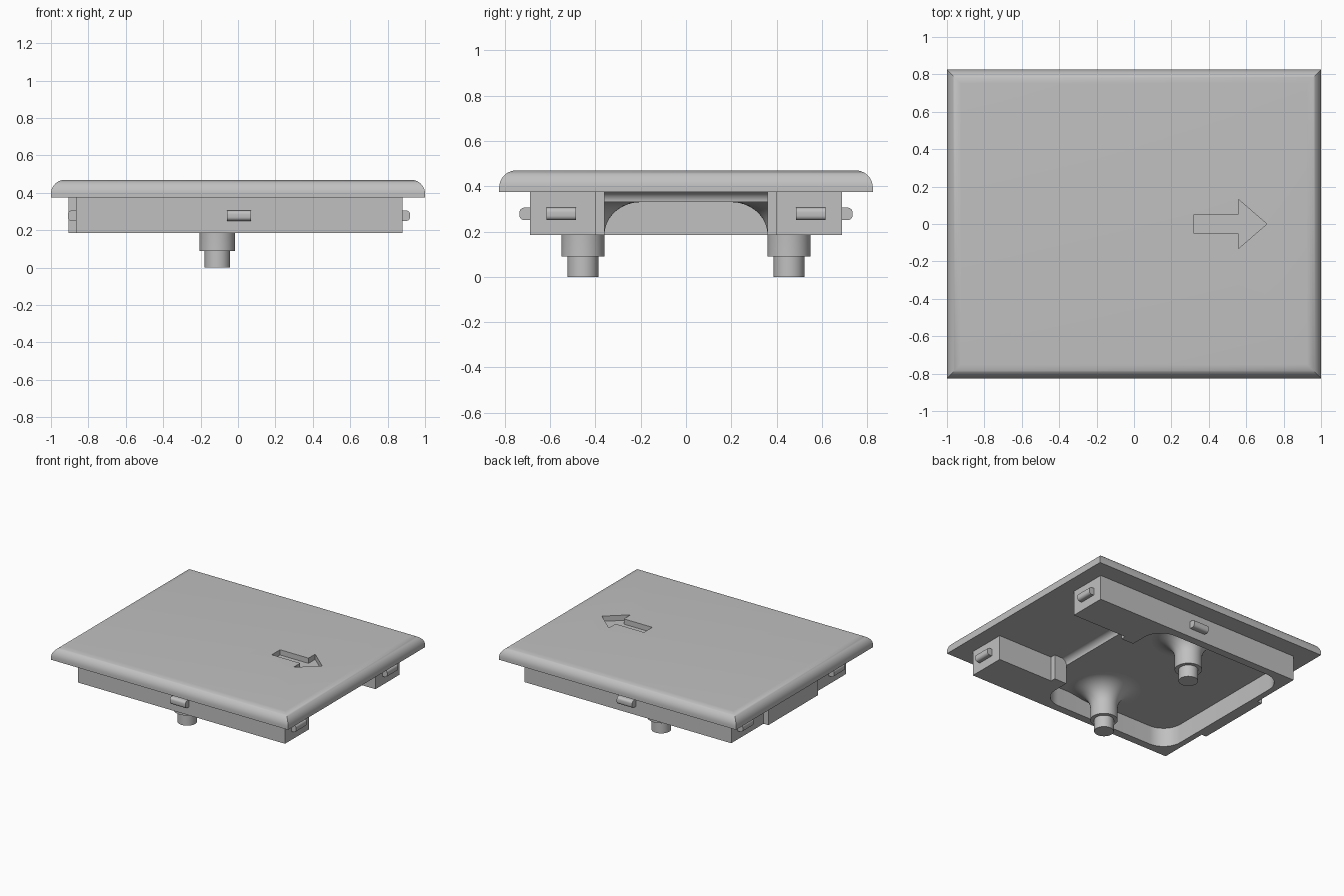
import bpy, bmesh, math
from mathutils import Matrix

cube = bpy.data.objects.get("Cube")
if cube:
    bpy.data.objects.remove(cube, do_unlink=True)

mat = bpy.data.materials.new("light grey plastic")
mat.use_nodes = True
GREY = (0.53, 0.53, 0.53, 1)
mat.diffuse_color = GREY
mat.node_tree.nodes["Principled BSDF"].inputs["Base Color"].default_value = GREY


def finish(name, bm, smooth=False):
    bmesh.ops.recalc_face_normals(bm, faces=bm.faces)
    mesh = bpy.data.meshes.new(name)
    bm.to_mesh(mesh)
    bm.free()
    mesh.materials.append(mat)
    ob = bpy.data.objects.new(name, mesh)
    bpy.context.collection.objects.link(ob)
    if smooth:
        activate(ob)
        bpy.ops.object.shade_smooth_by_angle(angle=math.radians(35))
    return ob


def activate(ob):
    bpy.ops.object.select_all(action='DESELECT')
    ob.select_set(True)
    bpy.context.view_layer.objects.active = ob


def loft(bm, rings):
    """Skin a stack of closed point rings and cap both ends."""
    loops = [[bm.verts.new(p) for p in ring] for ring in rings]
    for a, b in zip(loops, loops[1:]):
        for i in range(len(a)):
            j = (i + 1) % len(a)
            bm.faces.new((a[i], a[j], b[j], b[i]))
    bm.faces.new(loops[0])
    bm.faces.new(loops[-1])
    return bm


def prism(name, outline, z0, z1, smooth=False):
    rings = [[(x, y, z) for x, y in outline] for z in (z0, z1)]
    return finish(name, loft(bmesh.new(), rings), smooth)


def rect(x0, x1, y0, y1):
    return [(x0, y0), (x1, y0), (x1, y1), (x0, y1)]


def round_rect(x0, x1, y0, y1, r, steps=10):
    pts = []
    centres = [(x1 - r, y1 - r), (x0 + r, y1 - r), (x0 + r, y0 + r), (x1 - r, y0 + r)]
    for k, (cx, cy) in enumerate(centres):
        for i in range(steps + 1):
            a = math.pi / 2 * (k + i / steps)
            pts.append((cx + r * math.cos(a), cy + r * math.sin(a)))
    return pts


def cut(ob, cutter):
    cutter.hide_render = True
    mod = ob.modifiers.new("cut", 'BOOLEAN')
    mod.operation = 'DIFFERENCE'
    mod.solver = 'EXACT'
    mod.object = cutter
    activate(ob)
    bpy.ops.object.modifier_apply(modifier=mod.name)
    bpy.data.objects.remove(cutter, do_unlink=True)


BOTTOM, UNDER, TOP, CEILING = 0.185, 0.375, 0.47, 0.33

# Cover plate: rounded top edges that meet in mitred corners
R = 0.075
rings = [[(x, y, UNDER) for x, y in rect(-1, 1, -0.825, 0.825)]]
for i in range(11):
    a = math.pi / 2 * i / 10
    inset = R * (1 - math.cos(a))
    rings.append([(x, y, TOP - R + R * math.sin(a))
                  for x, y in rect(inset - 1, 1 - inset, inset - 0.825, 0.825 - inset)])
plate = finish("cover_plate", loft(bmesh.new(), rings))

# Recessed direction arrow
half = [(0.32, 0.05), (0.56, 0.05), (0.56, 0.13), (0.71, 0)]
arrow = half + [(x, -y) for x, y in reversed(half[:-1])]
cut(plate, prism("arrow_cutter", arrow, TOP - 0.04, TOP + 0.1))
activate(plate)
bpy.ops.object.shade_smooth_by_angle(angle=math.radians(35))

# Under-body: pocket with rounded corners, open towards +x between two bars
body = prism("under_body", rect(-0.865, 0.88, -0.69, 0.69), BOTTOM, UNDER + 0.01)
cut(body, prism("pocket_cutter", round_rect(-0.82, 0.31, -0.63, 0.63, 0.15), 0.1, CEILING))
cut(body, prism("bay_cutter", rect(0.415, 1, -0.4, 0.4), 0.1, 0.45))
cut(body, prism("gap_cutter", rect(0.31, 0.5, -0.36, 0.36), 0.1, 0.45))
cut(body, prism("mouth_cutter", rect(0.1, 0.35, -0.36, 0.36), 0.1, CEILING))
activate(body)
bpy.ops.object.shade_smooth_by_angle(angle=math.radians(35))

# Concave fillet where the pocket ceiling steps up to the plate
F = UNDER - CEILING
profile = [(0.3, UNDER), (0.3, CEILING)]
for i in range(9):
    a = math.pi / 2 * i / 8
    profile.append((0.31 + F * (1 - math.cos(a)), CEILING + F * math.sin(a)))
finish("ceiling_fillet", loft(bmesh.new(), [[(x, y, z) for x, z in profile]
                                            for y in (-0.36, 0.36)]), True)

# Raised pad on the -x end wall
prism("end_pad", rect(-0.905, -0.86, -0.3, 0.3), BOTTOM, UNDER + 0.01)

# Stepped feet, flaring smoothly into the pocket ceiling
FLARE = CEILING - BOTTOM
foot_profile = [(0.068, 0), (0.068, 0.09), (0.095, 0.09), (0.095, BOTTOM)]
for i in range(1, 13):
    a = math.pi / 2 * i / 12
    foot_profile.append((0.095 + (FLARE + 0.015) * (1 - math.cos(a)),
                         BOTTOM + FLARE * math.sin(a)))
foot_profile.append((0.255, CEILING + 0.01))
for name, side in (("left_foot", -1), ("right_foot", 1)):
    rings = []
    for r, z in foot_profile:
        ring = []
        for i in range(48):
            a = math.tau * i / 48
            y = side * 0.455 + r * math.sin(a)
            ring.append((-0.11 + r * math.cos(a), max(-0.66, min(0.66, y)), z))
        rings.append(ring)
    finish(name, loft(bmesh.new(), rings), True)


# Snap clips: short ribs with a rounded nose, pointing out along local +x
def clip(name, x, y, angle, reach):
    h, r = 0.0275, 0.02
    outline = [(-0.02, -h), (-0.02, h)]
    for cz, start in ((h - r, 90), (r - h, 0)):
        for i in range(7):
            a = math.radians(start - 15 * i)
            outline.append((reach - r + r * math.cos(a), cz + r * math.sin(a)))
    bm = loft(bmesh.new(), [[(px, w, pz) for px, pz in outline] for w in (-0.065, 0.065)])
    bm.transform(Matrix.Translation((x, y, 0.278)) @ Matrix.Rotation(math.radians(angle), 4, 'Z'))
    finish(name, bm, True)


for side, label in ((-1, "front"), (1, "back")):
    clip(label + "_side_clip", 0.005, side * 0.69, side * 90, 0.045)
    clip(label + "_left_end_clip", 0.88, side * 0.55, 0, 0.04)
    clip(label + "_right_end_clip", -0.865, side * 0.55, 180, 0.045)
